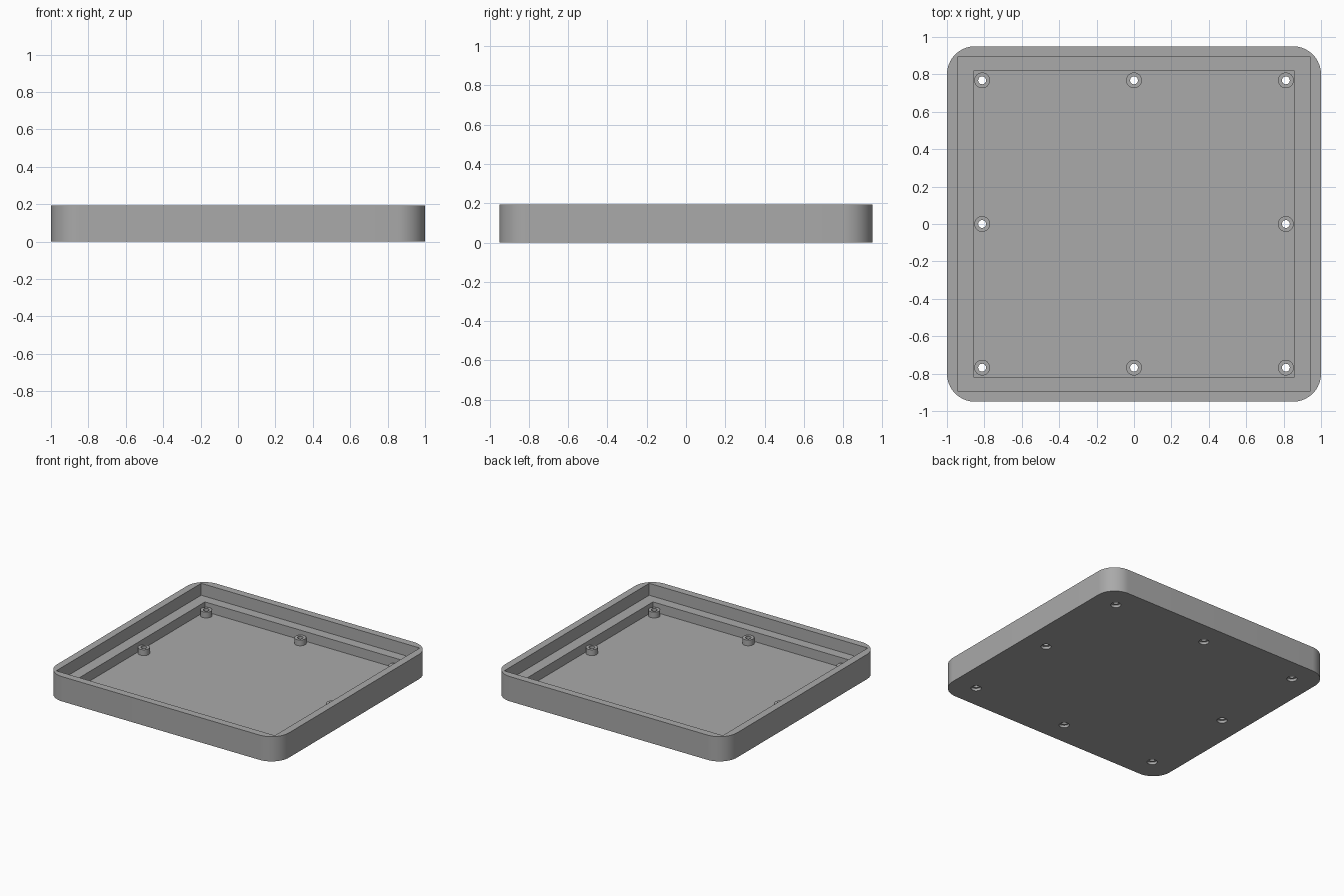
import bpy
import bmesh
import math

cube = bpy.data.objects.get("Cube")
if cube:
    bpy.data.objects.remove(cube, do_unlink=True)

# Overall proportions
HEIGHT, LEDGE, FLOOR, POST_TOP = 0.193, 0.1, 0.025, 0.07
CORNER = 0.15
BORE = 0.021

grey = bpy.data.materials.new("plain_grey")
grey.use_nodes = True
colour = (0.4, 0.4, 0.4, 1)
grey.diffuse_color = colour
grey.node_tree.nodes["Principled BSDF"].inputs["Base Color"].default_value = colour


def finish(name, bm):
    bmesh.ops.recalc_face_normals(bm, faces=bm.faces)
    mesh = bpy.data.meshes.new(name)
    bm.to_mesh(mesh)
    bm.free()
    mesh.materials.append(grey)
    obj = bpy.data.objects.new(name, mesh)
    bpy.context.collection.objects.link(obj)
    return obj


def add_box(bm, half_x, half_y, low, high):
    verts = bmesh.ops.create_cube(bm, size=2)["verts"]
    for v in verts:
        v.co = (v.co.x * half_x, v.co.y * half_y, high if v.co.z > 0 else low)


def add_cone(bm, x, y, low, high, r_low, r_high):
    verts = bmesh.ops.create_cone(bm, cap_ends=True, segments=32, radius1=r_low,
                                  radius2=r_high, depth=high - low)["verts"]
    bmesh.ops.translate(bm, verts=verts, vec=(x, y, (low + high) / 2))


def boolean(target, tool, operation):
    mod = target.modifiers.new(operation.lower(), "BOOLEAN")
    mod.operation, mod.object, mod.solver = operation, tool, "EXACT"
    bpy.context.view_layer.objects.active = target
    bpy.ops.object.modifier_apply(modifier=mod.name)
    bpy.data.objects.remove(tool, do_unlink=True)


# Outer block with rounded vertical corners
bm = bmesh.new()
add_box(bm, 1, 0.95, 0, HEIGHT)
uprights = [e for e in bm.edges if abs(e.verts[0].co.z - e.verts[1].co.z) > 0.1]
bmesh.ops.bevel(bm, geom=uprights, offset=CORNER, segments=16, profile=0.5, affect="EDGES")
tray = finish("tray", bm)

# Stepped pocket: wide lid recess above a narrower well
for half_x, half_y, low in ((0.943, 0.893, LEDGE), (0.857, 0.817, FLOOR)):
    bm = bmesh.new()
    add_box(bm, half_x, half_y, low, HEIGHT + 0.1)
    boolean(tray, finish("pocket_cutter", bm), "DIFFERENCE")

# Screw posts around the edge of the well
spots = [(x * 0.812, y * 0.768) for x in (-1, 0, 1) for y in (-1, 0, 1) if x or y]
posts = bmesh.new()
bores = bmesh.new()
sinks = bmesh.new()
for x, y in spots:
    add_cone(posts, x, y, FLOOR - 0.01, POST_TOP, 0.042, 0.042)
    add_cone(bores, x, y, -0.1, HEIGHT, BORE, BORE)
    add_cone(sinks, x, y, -0.01, 0.02, 0.036, 0.036)
boolean(tray, finish("posts", posts), "UNION")
boolean(tray, finish("bore_cutter", bores), "DIFFERENCE")
boolean(tray, finish("counterbore_cutter", sinks), "DIFFERENCE")

# Smooth the round parts, keep edges sharp
tray.select_set(True)
bpy.context.view_layer.objects.active = tray
bpy.ops.object.shade_smooth_by_angle(angle=math.radians(30))
